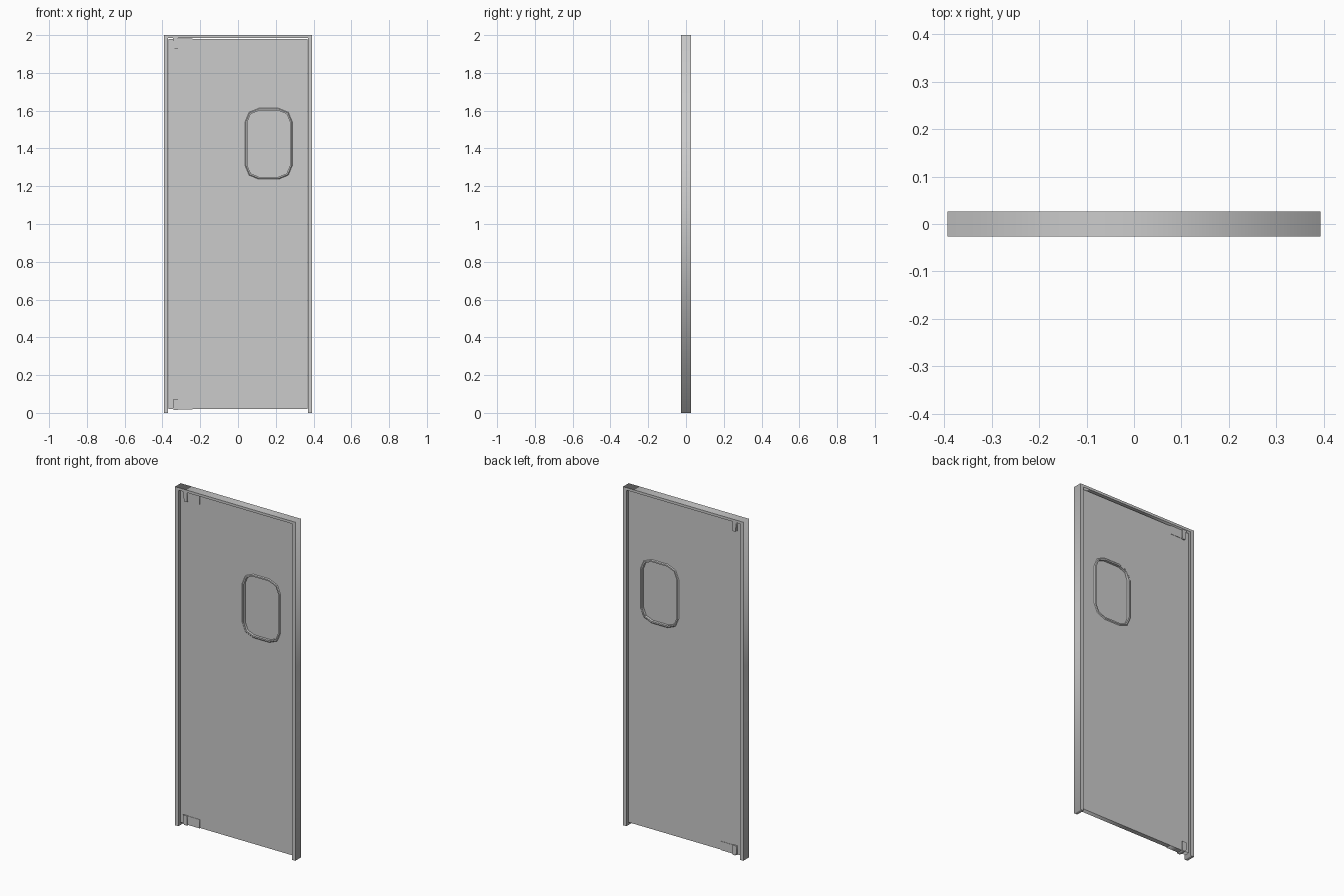
import bpy, bmesh, math

if "Cube" in bpy.data.objects:
    bpy.data.objects.remove(bpy.data.objects["Cube"])

PANEL = 0.014      # half thickness of the door leaf
FRAME = 0.0265     # half depth of the frame


def slab(name, loops, half):
    """Solid drawn from x-z outlines (later loops are holes), thickness along y."""
    cu = bpy.data.curves.new(name, 'CURVE')
    cu.dimensions = '2D'
    cu.fill_mode = 'BOTH'
    cu.extrude = half
    for pts in loops:
        sp = cu.splines.new('POLY')
        sp.points.add(len(pts) - 1)
        for p, (x, z) in zip(sp.points, pts):
            p.co = (x, z, 0, 1)
        sp.use_cyclic_u = True
    ob = bpy.data.objects.new(name, cu)
    ob.rotation_euler.x = math.pi / 2
    bpy.context.collection.objects.link(ob)
    bpy.ops.object.select_all(action='DESELECT')
    ob.select_set(True)
    bpy.context.view_layer.objects.active = ob
    bpy.ops.object.convert(target='MESH')
    return bpy.context.object


def rect(x0, x1, z0, z1):
    return [(x0, z0), (x1, z0), (x1, z1), (x0, z1)]


def window(grow):
    """Rounded window outline with two segments per corner."""
    r, pts = 0.06 + grow, []
    for i, (cx, cz) in enumerate([(0.215, 1.54), (0.11, 1.54), (0.11, 1.31), (0.215, 1.31)]):
        for k in range(3):
            a = math.pi / 2 * (i + k / 2)
            pts.append((cx + r * math.cos(a), cz + r * math.sin(a)))
    return pts


# Door frame: two jambs and a head in one outline
W, J = 0.393, 0.371
slab("door_frame", [[(-W, 0), (-J, 0), (-J, 1.985), (J, 1.985),
                     (J, 0), (W, 0), (W, 2), (-W, 2)]], FRAME)

# Door leaf with window opening, and the pane inside it
slab("door_leaf", [rect(-0.367, 0.367, 0.02, 1.979), window(0)], PANEL)
slab("window_pane", [window(0.002)], 0.003)

# Window trim: sloped ring on both faces, closed through the opening
bm = bmesh.new()
section = [(0.013, -PANEL), (0.008, -PANEL - 0.004), (0.0, -PANEL - 0.004), (0.0, -0.003),
           (0.0, 0.003), (0.0, PANEL + 0.004), (0.008, PANEL + 0.004), (0.013, PANEL)]
rings = [[bm.verts.new((x, y, z)) for x, z in window(g)] for g, y in section]
for a, b in zip(rings, rings[1:]):
    for i in range(len(a)):
        j = (i + 1) % len(a)
        bm.faces.new((a[i], a[j], b[j], b[i]))
bmesh.ops.recalc_face_normals(bm, faces=bm.faces)
me = bpy.data.meshes.new("window_trim")
bm.to_mesh(me)
bm.free()
bpy.context.collection.objects.link(bpy.data.objects.new("window_trim", me))

# Pivot hinges: thin plates wrapping the leaf, with a thicker knuckle
slab("top_hinge_plate", [rect(-0.345, -0.24, 1.93, 1.981)], PANEL + 0.002)
slab("bottom_hinge_plate", [rect(-0.345, -0.24, 0.018, 0.07)], PANEL + 0.002)
slab("top_hinge_knuckle", [[(-0.345, 1.985), (-0.337, 1.927), (-0.318, 1.927),
                            (-0.318, 1.985)]], 0.022)
slab("bottom_hinge_knuckle", [[(-0.345, 0.03), (-0.337, 0.015), (-0.318, 0.015),
                               (-0.318, 0.072), (-0.345, 0.072)]], 0.022)
